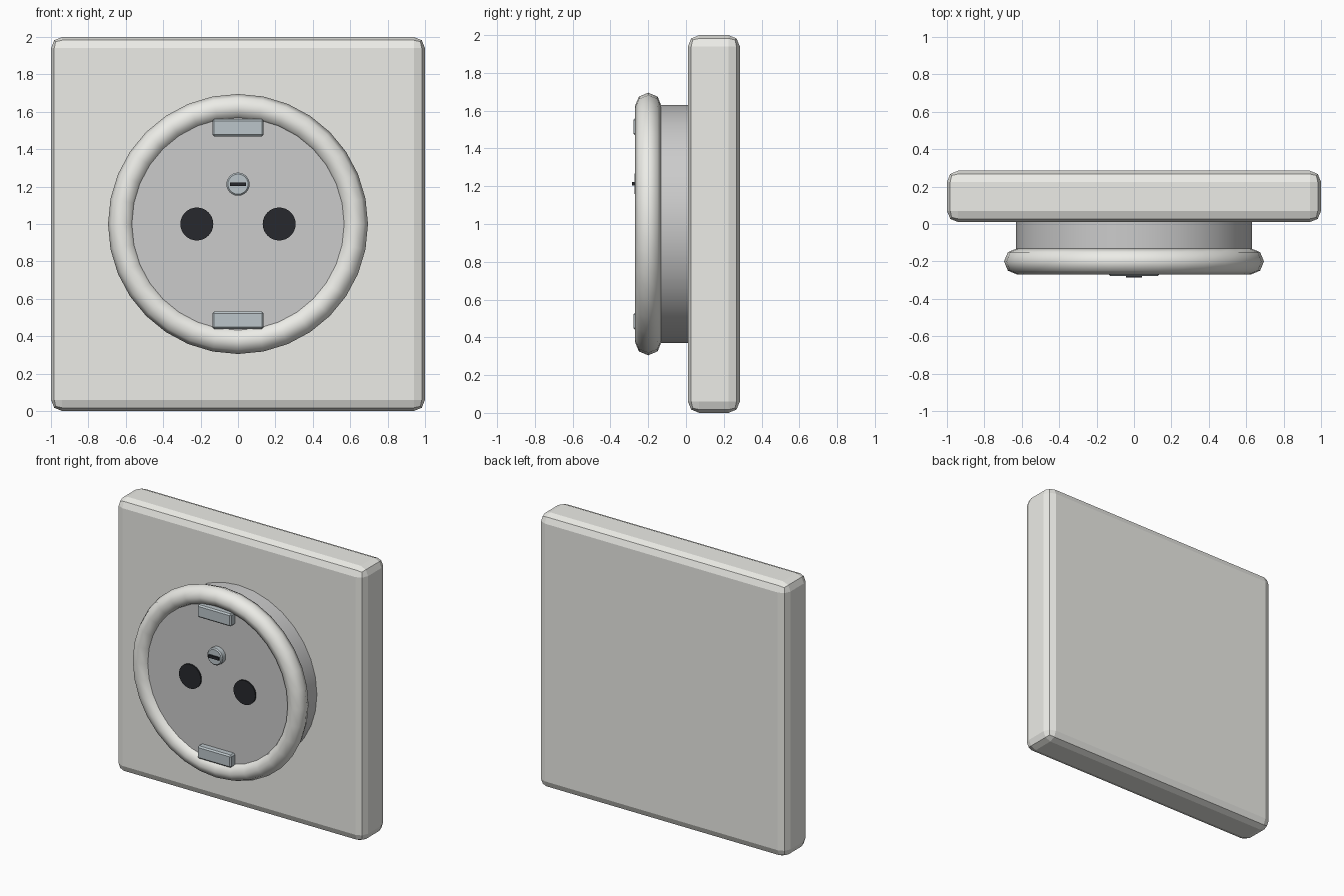
import bpy
import math

if "Cube" in bpy.data.objects:
    bpy.data.objects.remove(bpy.data.objects["Cube"])


def material(name, r, g, b):
    m = bpy.data.materials.new(name)
    m.diffuse_color = (r, g, b, 1)
    m.use_nodes = True
    m.node_tree.nodes["Principled BSDF"].inputs["Base Color"].default_value = m.diffuse_color
    return m


WHITE = material("warm_white", 0.84, 0.84, 0.80)
FACE = material("cool_white", 0.81, 0.83, 0.80)
METAL = material("metal", 0.50, 0.56, 0.59)
DARK = material("dark", 0.02, 0.022, 0.026)


def finish(name, mat, bevel=0.0, segments=1):
    """Name the active object, apply its transform and bevel its hard edges."""
    ob = bpy.context.object
    ob.name = name
    ob.data.materials.append(mat)
    bpy.ops.object.transform_apply(location=False, rotation=True, scale=True)
    if bevel:
        b = ob.modifiers.new("bevel", 'BEVEL')
        b.width = bevel
        b.segments = segments
        b.limit_method = 'ANGLE'
    return ob


def box(name, mat, x, y, z, bevel=0.0, segments=1):
    """Box given by (low, high) ranges along each axis."""
    ranges = (x, y, z)
    bpy.ops.mesh.primitive_cube_add(size=1, location=[(a + b) / 2 for a, b in ranges])
    bpy.context.object.scale = [b - a for a, b in ranges]
    return finish(name, mat, bevel, segments)


def disc(name, mat, x, z, radius, front, back, sides=32, bevel=0.0):
    """Cylinder lying along y."""
    bpy.ops.mesh.primitive_cylinder_add(
        vertices=sides, radius=radius, depth=back - front,
        location=(x, (front + back) / 2, z), rotation=(math.pi / 2, 0, 0))
    ob = finish(name, mat, bevel)
    bpy.ops.object.shade_smooth_by_angle(angle=math.radians(30))
    return ob


# Square wall plate with rounded edges
box("wall_plate", WHITE, (-1, 1), (0.01, 0.285), (0, 2), 0.06, 2)

# Round socket body and its rim
disc("socket_body", FACE, 0, 1, 0.63, -0.23, 0.05)
bpy.ops.mesh.primitive_torus_add(
    major_radius=0.625, minor_radius=0.07, major_segments=32, minor_segments=8,
    location=(0, -0.2, 1), rotation=(math.pi / 2, 0, 0))
finish("socket_rim", WHITE)
bpy.ops.object.shade_smooth()

# Pin holes
for side, name in ((-1, "left"), (1, "right")):
    disc("pin_hole_" + name, DARK, 0.22 * side, 1, 0.088, -0.24, -0.2)

# Earth clips at top and bottom
for side, name in ((-1, "bottom"), (1, "top")):
    zc = 1 + 0.515 * side
    box("earth_clip_" + name, METAL, (-0.137, 0.137), (-0.278, -0.2),
        (zc - 0.046, zc + 0.046), 0.01)

# Screw head with its slot
disc("screw_head", METAL, 0, 1.213, 0.062, -0.272, -0.2, 24, 0.008)
box("screw_slot", DARK, (-0.043, 0.043), (-0.285, -0.255), (1.203, 1.223))
